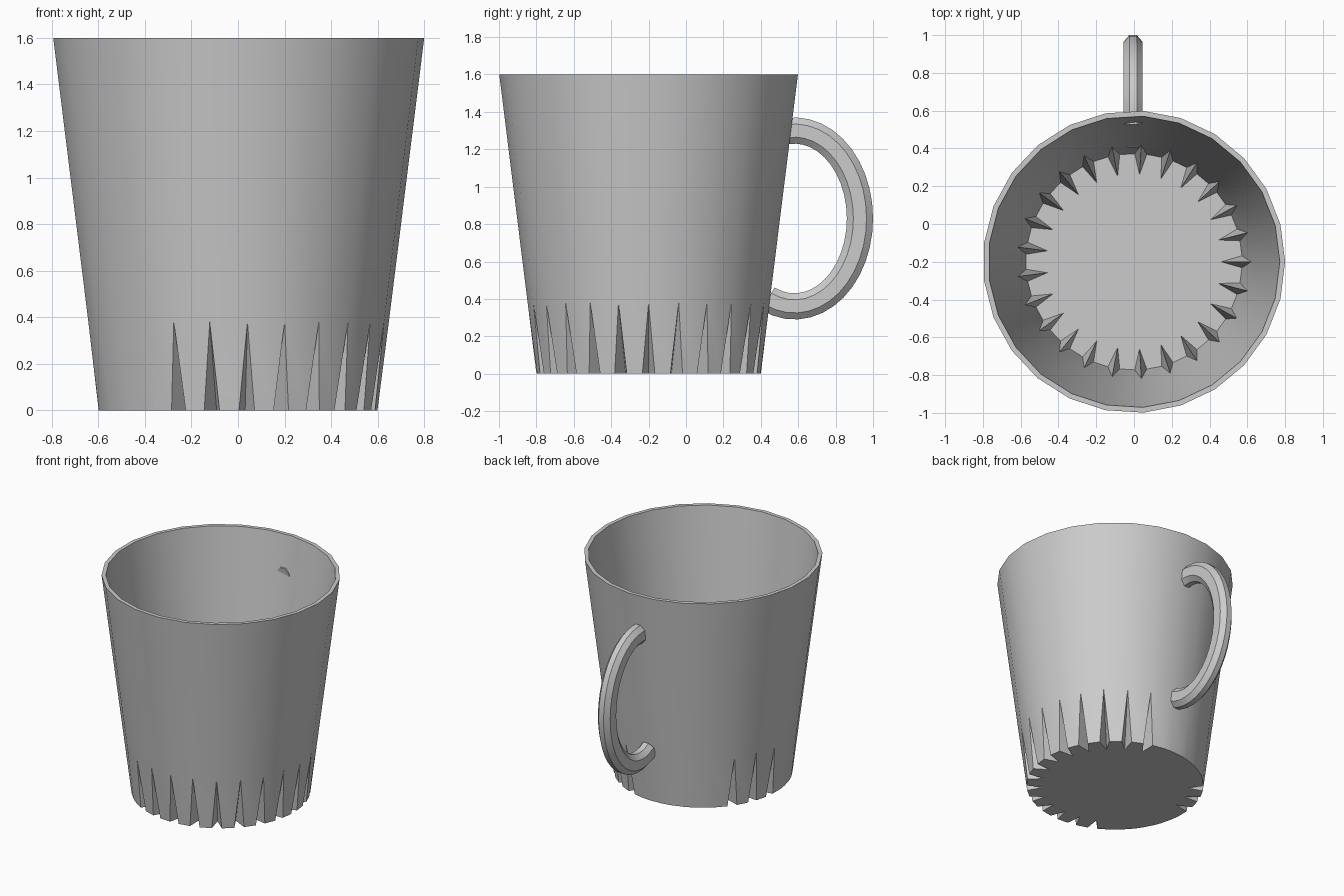
import bpy, bmesh
from math import sin, cos, radians, pi
from mathutils import Vector

if "Cube" in bpy.data.objects:
    bpy.data.objects.remove(bpy.data.objects["Cube"])

N = 25
STEP = 2 * pi / N
CY = -0.2
PLAIN = {6, 7, 8, 9, 13, 14, 15, 16}   # columns without an outside notch


def finish(bm, name, angle):
    bmesh.ops.recalc_face_normals(bm, faces=bm.faces)
    me = bpy.data.meshes.new(name)
    bm.to_mesh(me)
    bm.free()
    ob = bpy.data.objects.new(name, me)
    bpy.context.collection.objects.link(ob)
    bpy.ops.object.select_all(action='DESELECT')
    ob.select_set(True)
    bpy.context.view_layer.objects.active = ob
    bpy.ops.object.shade_smooth_by_angle(angle=radians(angle))
    return ob


def shell(bm, inset, floor, plain):
    """One skin of the cup with V notches round the foot; returns its rim."""
    half = radians(3.2)

    def ring(r, z, off=0.0):
        return [bm.verts.new((r * cos(k * STEP + off), CY + r * sin(k * STEP + off), z))
                for k in range(N)]

    top = ring(0.8 - inset, 1.6)
    apex = ring(0.648 - inset, 0.38)
    left = ring(0.6 - inset, floor, -half)
    right = ring(0.6 - inset, floor, half)
    disc = ring(0.49 - inset, floor)
    centre = bm.verts.new((0, CY, floor))
    for k in range(N):
        n = (k + 1) % N
        bm.faces.new((top[k], top[n], apex[n], apex[k]))
        bm.faces.new((apex[k], apex[n], left[n], right[k]))
        bm.faces.new((right[k], left[n], disc[n], disc[k]))
        bm.faces.new((disc[k], disc[n], centre))
        if k in plain:
            a = k * STEP
            r = 0.6 - inset
            mid = bm.verts.new((r * cos(a), CY + r * sin(a), floor))
            for s in (left[k], right[k]):
                bm.faces.new((apex[k], s, mid))
                bm.faces.new((s, disc[k], mid))
        else:
            for s in (left[k], right[k]):
                bm.faces.new((apex[k], s, disc[k]))
    return top


# Cup: outer and inner skins joined at the rim
bm = bmesh.new()
outer = shell(bm, 0.0, 0.0, PLAIN)
inner = shell(bm, 0.028, 0.03, set())
for k in range(N):
    n = (k + 1) % N
    bm.faces.new((outer[k], outer[n], inner[n], inner[k]))
finish(bm, "cup", 30)

# Handle: chamfered section swept along an ellipse
SECTION = [(-.05, -.035), (-.02, -.07), (.02, -.07), (.05, -.035),
           (.05, .035), (.02, .07), (-.02, .07), (-.05, .035)]
SEG = 24
bm = bmesh.new()
rings = []
for i in range(SEG + 1):
    t = radians(97 + (-114 - 97) * i / SEG)
    p = Vector((-0.005, 0.58 + 0.35 * cos(t), 0.83 + 0.47 * sin(t)))
    out = Vector((0, 0.47 * cos(t), 0.35 * sin(t))).normalized()
    rings.append([bm.verts.new(p + Vector((x, 0, 0)) + out * d) for x, d in SECTION])
for a, b in zip(rings, rings[1:]):
    for j in range(8):
        m = (j + 1) % 8
        bm.faces.new((a[j], a[m], b[m], b[j]))
bm.faces.new(rings[0])
bm.faces.new(rings[-1])
finish(bm, "handle", 30)
